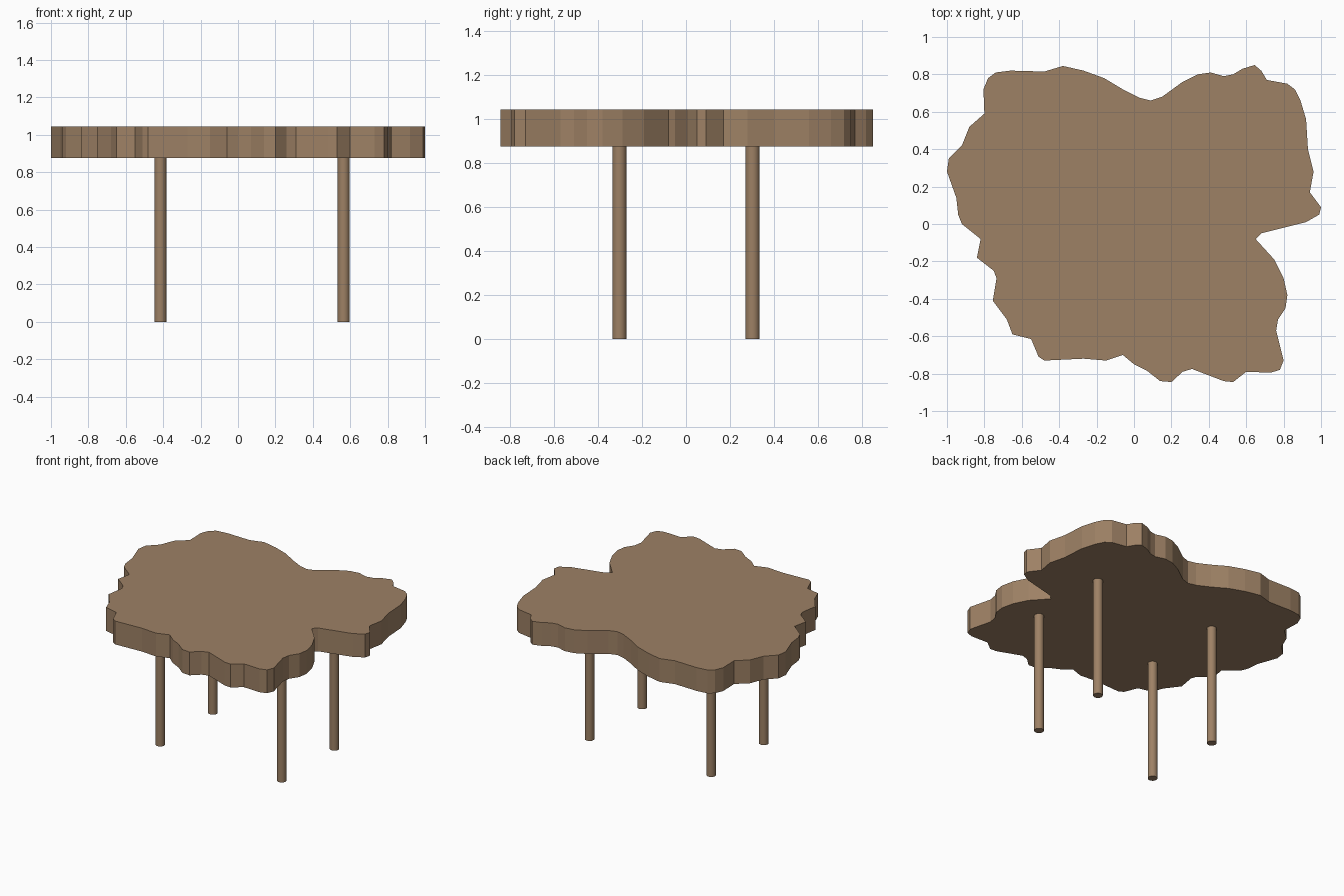
import bpy, bmesh

if "Cube" in bpy.data.objects:
    bpy.data.objects.remove(bpy.data.objects["Cube"])

wood = bpy.data.materials.new("wood")
wood.diffuse_color = (0.34, 0.22, 0.13, 1)
wood.use_nodes = True
wood.node_tree.nodes["Principled BSDF"].inputs["Base Color"].default_value = wood.diffuse_color

TOP, UNDER = 1.045, 0.875
LEG_R = 0.032

# Live-edge slab outline, counter-clockwise, seen from above
outline = [
    (1, .09), (.94, .17), (.96, .28), (.93, .40), (.92, .56), (.89, .66), (.86, .72), (.82, .75),
    (.71, .77), (.68, .82), (.645, .85), (.58, .83), (.53, .80), (.48, .79), (.41, .81), (.34, .80),
    (.26, .76), (.15, .68), (.09, .66), (.03, .675), (-.06, .72), (-.16, .78), (-.27, .82),
    (-.38, .845), (-.48, .815), (-.66, .82), (-.74, .81), (-.78, .78), (-.805, .72), (-.80, .59),
    (-.88, .52), (-.92, .42), (-.99, .35), (-1, .28), (-.95, .14), (-.94, .05), (-.92, 0),
    (-.82, -.08), (-.84, -.18), (-.75, -.25), (-.735, -.29), (-.755, -.41), (-.68, -.51),
    (-.65, -.59), (-.55, -.615), (-.51, -.71), (-.48, -.73), (-.27, -.72), (-.15, -.73),
    (-.06, -.70), (0, -.75), (.07, -.785), (.14, -.84), (.20, -.845), (.26, -.79), (.31, -.775),
    (.48, -.84), (.53, -.845), (.60, -.79), (.73, -.795), (.78, -.78), (.80, -.73), (.76, -.57),
    (.77, -.51), (.81, -.45), (.82, -.38), (.80, -.29), (.75, -.19), (.65, -.08), (.68, -.05),
    (.92, .01), (.99, .05)]

# Table top: extruded outline
bm = bmesh.new()
face = bm.faces.new([bm.verts.new((x, y, UNDER)) for x, y in outline])
ext = bmesh.ops.extrude_face_region(bm, geom=[face], use_keep_orig=True)
verts = [v for v in ext["geom"] if isinstance(v, bmesh.types.BMVert)]
bmesh.ops.translate(bm, verts=verts, vec=(0, 0, TOP - UNDER))
bmesh.ops.recalc_face_normals(bm, faces=bm.faces)
mesh = bpy.data.meshes.new("table_top")
bm.to_mesh(mesh)
bm.free()
slab = bpy.data.objects.new("table_top", mesh)
bpy.context.collection.objects.link(slab)
mesh.materials.append(wood)

# Four straight round legs
for side, x in (("left", -.415), ("right", .565)):
    for end, y in (("front", -.303), ("back", .303)):
        bpy.ops.mesh.primitive_cylinder_add(vertices=24, radius=LEG_R, depth=UNDER,
                                            location=(x, y, UNDER / 2))
        leg = bpy.context.object
        leg.name = f"{end}_{side}_leg"
        leg.data.materials.append(wood)
        bpy.ops.object.shade_smooth_by_angle()
